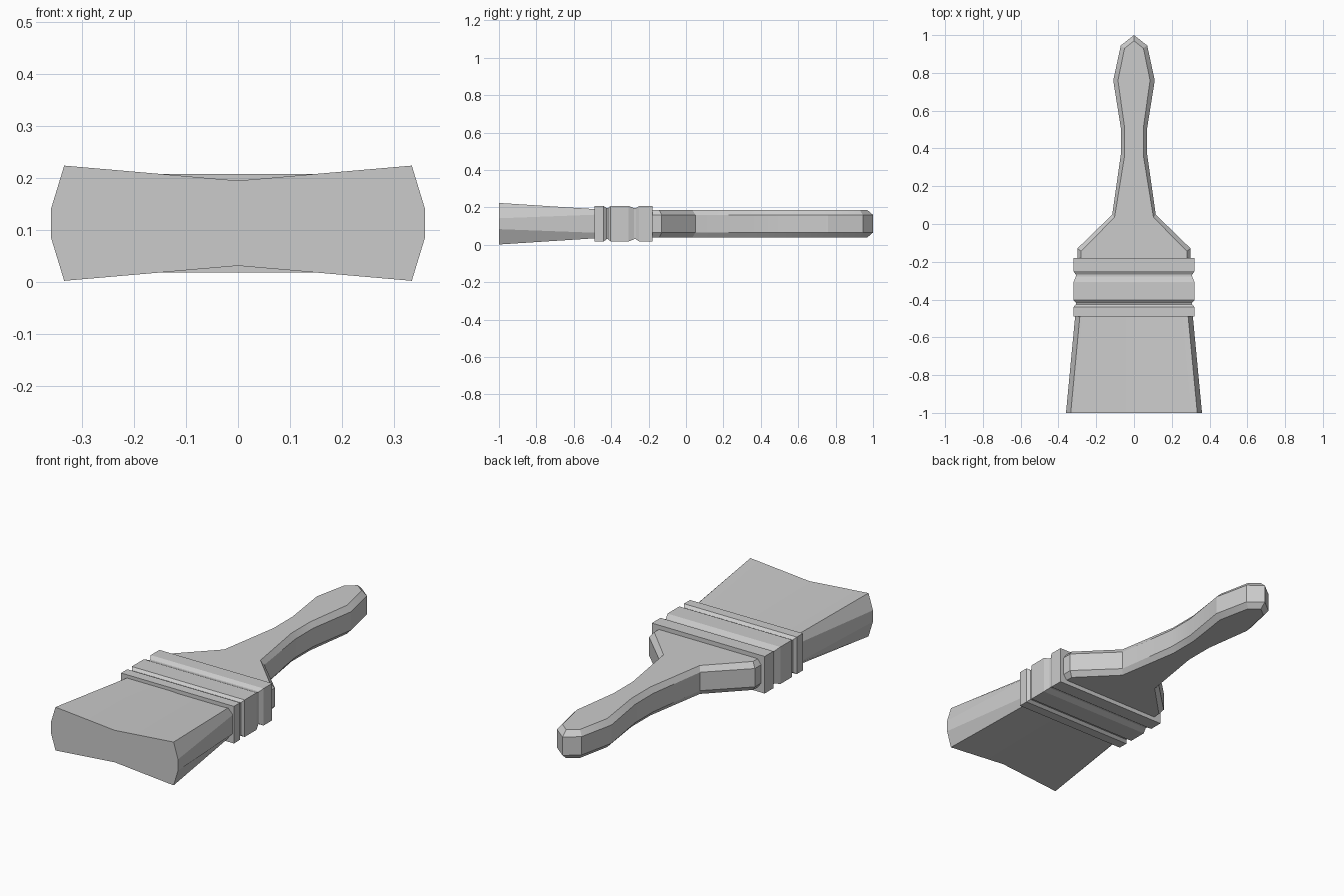
import bpy, bmesh, math

if "Cube" in bpy.data.objects:
    bpy.data.objects.remove(bpy.data.objects["Cube"])


def loft(name, rings):
    """Skin equal-length rings of 3D points and cap both ends."""
    bm = bmesh.new()
    loops = [[bm.verts.new(p) for p in ring] for ring in rings]
    n = len(loops[0])
    for a, b in zip(loops, loops[1:]):
        for i in range(n):
            j = (i + 1) % n
            bm.faces.new((a[i], a[j], b[j], b[i]))
    bm.faces.new(loops[0])
    bm.faces.new(loops[-1])
    bmesh.ops.recalc_face_normals(bm, faces=bm.faces[:])
    mesh = bpy.data.meshes.new(name)
    bm.to_mesh(mesh)
    bm.free()
    obj = bpy.data.objects.new(name, mesh)
    bpy.context.collection.objects.link(obj)
    bpy.ops.object.select_all(action='DESELECT')
    obj.select_set(True)
    bpy.context.view_layer.objects.active = obj
    bpy.ops.object.shade_smooth_by_angle(angle=math.radians(20))
    return obj


MID = 0.113  # height of the brush's middle plane


# Bristles: ten-sided section flaring toward the tip, waisted at the centre
def bristle_ring(y, side, side_h, corner, corner_h, mid_h):
    half = [(corner, corner_h), (side, side_h), (side, -side_h), (corner, -corner_h)]
    pts = [(0, mid_h)] + half + [(0, -mid_h)] + [(-x, z) for x, z in reversed(half)]
    return [(x, y, MID + z) for x, z in pts]


loft("bristles", [bristle_ring(-1.0, 0.36, 0.029, 0.335, 0.111, 0.082),
                  bristle_ring(-0.44, 0.307, 0.05, 0.282, 0.075, 0.075)])

# Metal ferrule: rectangular band with two grooves (y, inset)
bands = [(-0.49, 0), (-0.44, 0), (-0.425, 0.012), (-0.417, 0.012), (-0.403, 0),
         (-0.307, 0), (-0.277, 0.012), (-0.268, 0.012), (-0.25, 0), (-0.18, 0)]
loft("ferrule", [[(sx * (0.32 - d), y, MID + sz * (0.095 - d))
                  for sx, sz in ((1, 1), (1, -1), (-1, -1), (-1, 1))]
                 for y, d in bands])

# Handle: mirrored outline with chamfered upper and lower edges
outer = [(0.30, -0.22), (0.30, -0.13), (0.115, 0.05), (0.07, 0.365),
         (0.07, 0.51), (0.11, 0.76), (0.07, 0.945), (0, 1.0)]
inner = [(0.28, -0.22), (0.28, -0.143), (0.103, 0.035), (0.05, 0.36),
         (0.05, 0.513), (0.085, 0.76), (0.05, 0.93), (0, 0.97)]


def handle_ring(outline, z):
    pts = outline + [(-x, y) for x, y in reversed(outline[:-1])]
    return [(x, y, z) for x, y in pts]


loft("handle", [handle_ring(inner, MID - 0.073), handle_ring(outer, MID - 0.047),
                handle_ring(outer, MID + 0.047), handle_ring(inner, MID + 0.073)])
